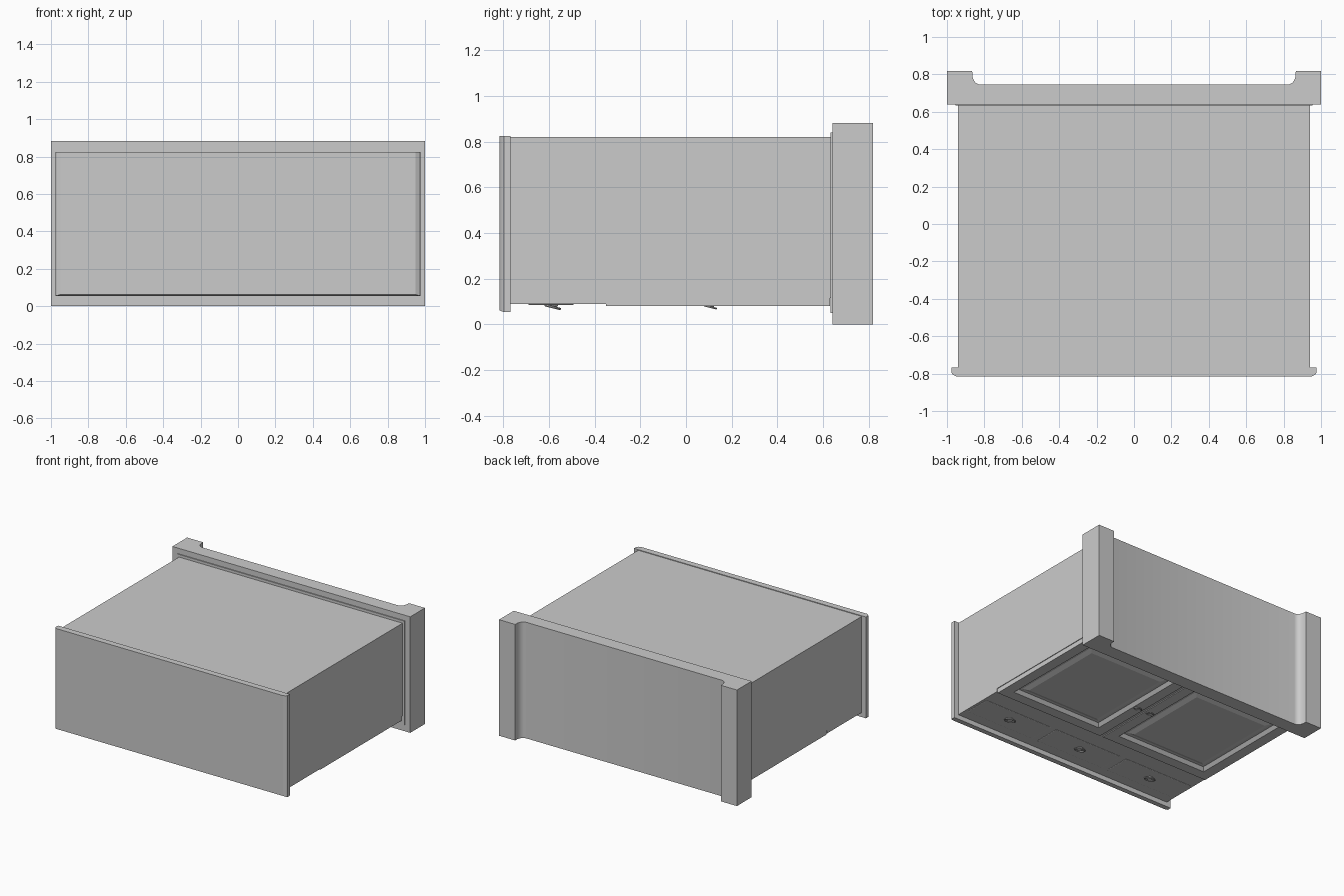
import bpy, bmesh, math
from mathutils import Matrix, Vector

if "Cube" in bpy.data.objects:
    bpy.data.objects.remove(bpy.data.objects["Cube"])


def finish(name, bm, smooth=False):
    bmesh.ops.recalc_face_normals(bm, faces=bm.faces)
    me = bpy.data.meshes.new(name)
    bm.to_mesh(me)
    bm.free()
    ob = bpy.data.objects.new(name, me)
    bpy.context.collection.objects.link(ob)
    if smooth:
        bpy.ops.object.select_all(action='DESELECT')
        ob.select_set(True)
        bpy.context.view_layer.objects.active = ob
        bpy.ops.object.shade_smooth_by_angle(angle=math.radians(35))
    return ob


def box(name, x0, x1, y0, y1, z0, z1):
    bm = bmesh.new()
    bmesh.ops.create_cube(bm, size=1)
    for v in bm.verts:
        v.co = ((x0 + x1) / 2 + v.co.x * (x1 - x0),
                (y0 + y1) / 2 + v.co.y * (y1 - y0),
                (z0 + z1) / 2 + v.co.z * (z1 - z0))
    return finish(name, bm)


def loft(name, rings):
    """Bridge equal-length point rings and cap both ends."""
    bm = bmesh.new()
    rows = [[bm.verts.new(p) for p in r] for r in rings]
    n = len(rows[0])
    for a, b in zip(rows, rows[1:]):
        for i in range(n):
            j = (i + 1) % n
            bm.faces.new((a[i], a[j], b[j], b[i]))
    bm.faces.new(rows[0])
    bm.faces.new(rows[-1])
    return finish(name, bm)


def panel(name, x0, x1, y0, y1, steps):
    """Rectangular panel facing -z, stepped by (inset, z) pairs."""
    return loft(name, [[(x0 + i, y0 + i, z), (x1 - i, y0 + i, z),
                        (x1 - i, y1 - i, z), (x0 + i, y1 - i, z)] for i, z in steps])


# Cabinet lies on its back: doors face down, feet point to +y
box("carcass", -.94, .94, -.77, .64, .115, .82)
box("drawer_rail", -.94, .94, -.77, -.35, .09, .116)

# Cabinet top, moulded on three edges
top_steps = [(0, -.768), (0, -.797), (.008, -.806), (.025, -.815)]
loft("cabinet_top", [[(-.975 + i, y, .055 + i * .3), (.975 - i, y, .055 + i * .3),
                      (.975 - i, y, .825), (-.975 + i, y, .825)] for i, y in top_steps])

# Plinth with two bracket feet
half = [(1, .64), (1, .817), (.865, .817), (.864, .79), (.858, .771),
        (.848, .756), (.835, .748), (.82, .745)]
outline = half + [(-x, y) for x, y in reversed(half)]
plinth = loft("plinth_with_feet", [[(x, y, z) for x, y in outline] for z in (0, .882)])
bpy.ops.object.select_all(action='DESELECT')
plinth.select_set(True)
bpy.context.view_layer.objects.active = plinth
bpy.ops.object.shade_smooth_by_angle(angle=math.radians(35))
box("plinth_moulding", -.955, .955, .633, .642, .05, .84)

# Doors with fielded panels
door_steps = [(0, .117), (0, .08), (.08, .08), (.1, .104), (.12, .104), (.155, .09)]
panel("door_left", -.935, -.012, -.35, .63, door_steps)
panel("door_right", .012, .935, -.35, .63, door_steps)
box("door_center_bead", -.012, .012, -.35, .63, .086, .117)


# Drop pulls: round rosette plus a tilted ring
def pull(name, x, y, r):
    bm = bmesh.new()
    bmesh.ops.create_cone(bm, cap_ends=True, segments=16, radius1=r * .5, radius2=r * .7,
                          depth=.012, matrix=Matrix.Translation((x, y, .083)))
    M = Matrix.Translation((x, y, .076)) @ Matrix.Rotation(math.radians(-14), 4, 'X')
    n, m, t = 20, 8, r * .13
    rows = []
    for i in range(n):
        a = 2 * math.pi * i / n
        row = []
        for k in range(m):
            b = 2 * math.pi * k / m
            q = r - t + t * math.cos(b)
            row.append(bm.verts.new(M @ Vector((q * math.cos(a) * 1.1, q * math.sin(a), t * math.sin(b)))))
        rows.append(row)
    for i in range(n):
        for k in range(m):
            a, b, l = rows[i], rows[(i + 1) % n], (k + 1) % m
            bm.faces.new((a[k], b[k], b[l], a[l]))
    finish(name, bm, True)


# Drawer fronts and pulls
for side, x in (("left", -.63), ("center", 0), ("right", .63)):
    panel("drawer_" + side, x - .29, x + .29, -.69, -.49, [(0, .095), (0, .088), (.004, .086)])
    pull("drawer_pull_" + side, x, -.583, .038)
for side, x in (("left", -.055), ("right", .055)):
    pull("door_pull_" + side, x, .107, .029)
